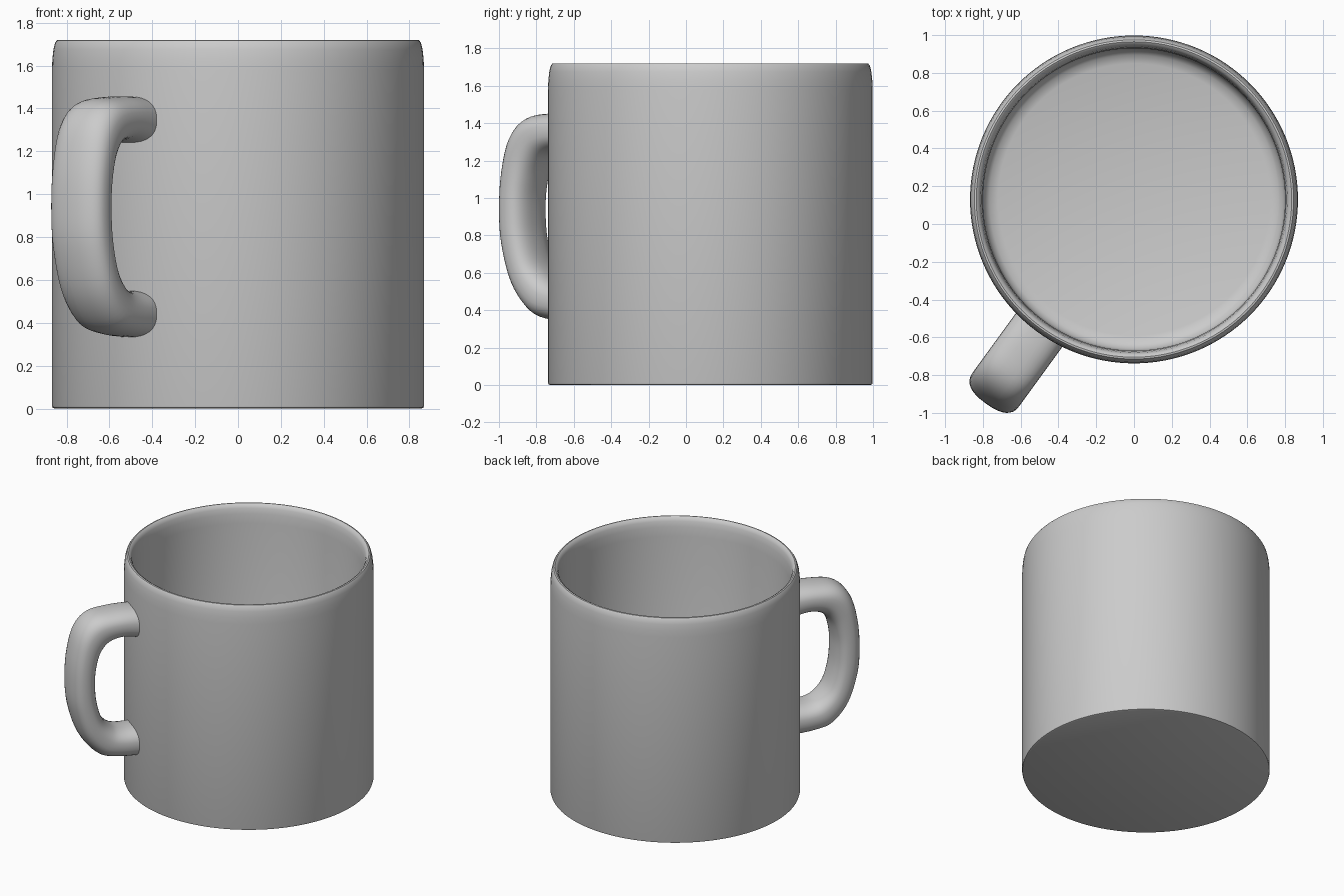
import bpy, bmesh, math
from mathutils import Vector

if "Cube" in bpy.data.objects:
    bpy.data.objects.remove(bpy.data.objects["Cube"])

CENTRE = Vector((0, 0.13, 0))


def finish(name, bm):
    bmesh.ops.recalc_face_normals(bm, faces=bm.faces)
    me = bpy.data.meshes.new(name)
    bm.to_mesh(me)
    bm.free()
    ob = bpy.data.objects.new(name, me)
    bpy.context.collection.objects.link(ob)
    bpy.context.view_layer.objects.active = ob
    ob.select_set(True)
    bpy.ops.object.shade_smooth_by_angle(angle=math.radians(40))
    ob.select_set(False)
    return ob


def skin(bm, rings):
    # join successive closed rings with quads and cap both ends
    n = len(rings[0])
    for a, b in zip(rings, rings[1:]):
        for i in range(n):
            j = (i + 1) % n
            bm.faces.new((a[i], a[j], b[j], b[i]))
    bm.faces.new(rings[0])
    bm.faces.new(rings[-1])


def spline(pts, steps=5):
    # smooth curve through the given 2D points
    p = [Vector(q) for q in pts]
    p = [2 * p[0] - p[1]] + p + [2 * p[-1] - p[-2]]
    out = []
    for a, b, c, d in zip(p, p[1:], p[2:], p[3:]):
        for k in range(steps):
            t = k / steps
            out.append(0.5 * (2 * b + (c - a) * t + (2 * a - 5 * b + 4 * c - d) * t * t
                              + (3 * b - a - 3 * c + d) * t ** 3))
    return out + [p[-2]]


# Cup body: outside wall, rounded rim, inside wall and filleted floor
profile = [(0.855, 0), (0.865, 0.004), (0.868, 0.014), (0.868, 1.58), (0.866, 1.63),
           (0.861, 1.675), (0.854, 1.705), (0.845, 1.718), (0.835, 1.72), (0.822, 1.712),
           (0.812, 1.69), (0.805, 1.65), (0.80, 1.58), (0.80, 0.16), (0.79, 0.12),
           (0.765, 0.094), (0.72, 0.08)]
SIDES = 128
bm = bmesh.new()
rings = []
for r, z in profile:
    rings.append([bm.verts.new(CENTRE + Vector((r * math.cos(2 * math.pi * i / SIDES),
                                                r * math.sin(2 * math.pi * i / SIDES), z)))
                  for i in range(SIDES)])
skin(bm, rings)
finish("cup_body", bm)

# Handle: rounded section lofted between outer and inner side curves (radius, height)
outer = [(0.82, 1.455), (1.0, 1.455), (1.17, 1.43), (1.27, 1.33), (1.32, 1.15), (1.335, 0.95),
         (1.32, 0.75), (1.25, 0.53), (1.13, 0.385), (1.0, 0.345), (0.82, 0.33)]
inner = [(0.82, 1.23), (0.95, 1.255), (1.05, 1.23), (1.11, 1.16), (1.14, 1.06), (1.15, 0.95),
         (1.14, 0.8), (1.10, 0.66), (1.03, 0.58), (0.95, 0.55), (0.82, 0.55)]
out_dir = Vector((-0.588, -0.809, 0))
side_dir = Vector((0.809, -0.588, 0))
HALF_WIDTH = 0.152
SEG = 32


def power(v, e=0.8):
    return math.copysign(abs(v) ** e, v)


bm = bmesh.new()
rings = []
for o, i in zip(spline(outer), spline(inner)):
    mid, half = (o + i) / 2, (o - i) / 2
    ring = []
    for k in range(SEG):
        a = 2 * math.pi * k / SEG
        q = mid + half * power(math.sin(a))
        s = HALF_WIDTH * power(math.cos(a))
        ring.append(bm.verts.new(CENTRE + out_dir * q.x + side_dir * s + Vector((0, 0, q.y))))
    rings.append(ring)
skin(bm, rings)
finish("handle", bm)
